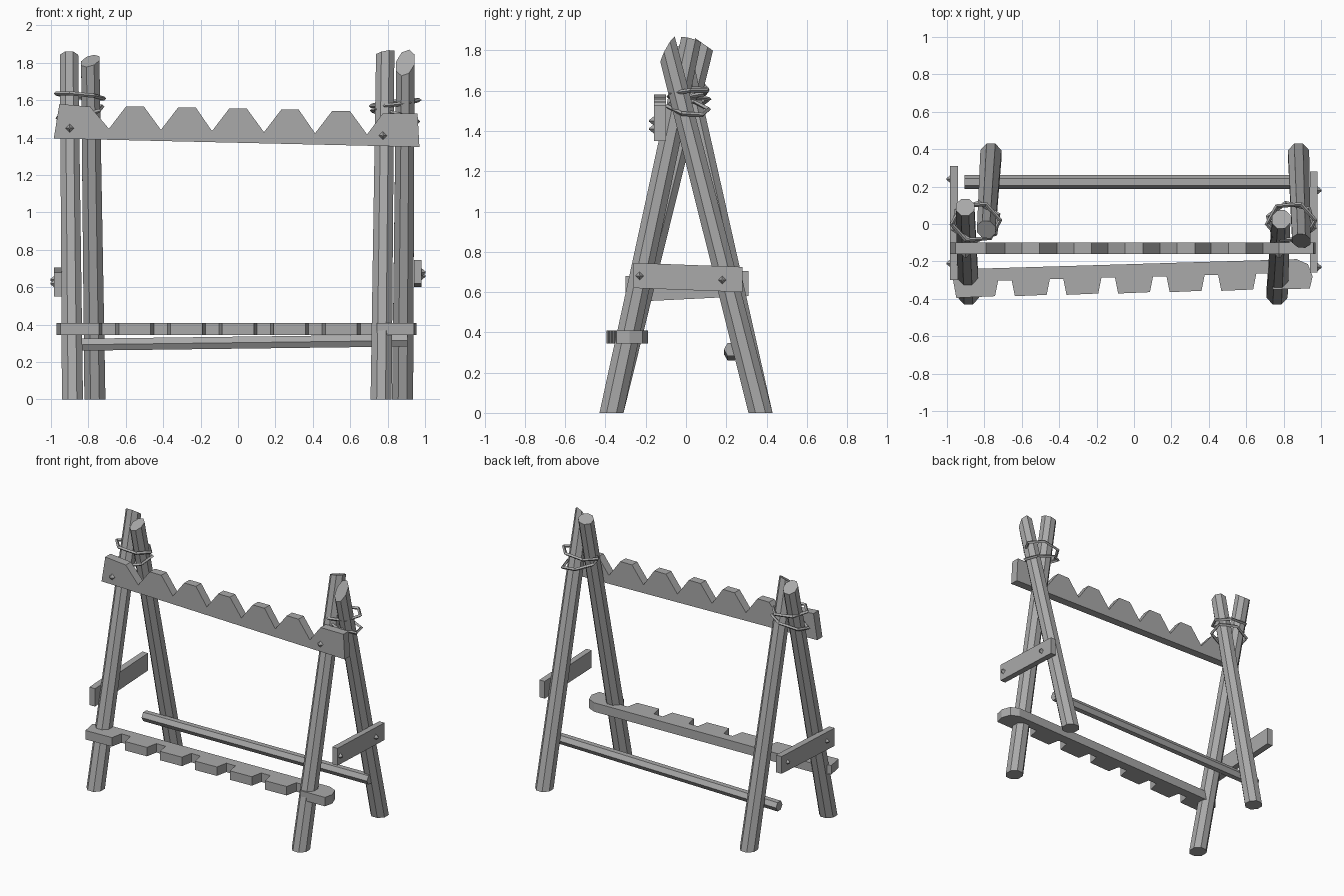
import bpy, bmesh, math
from mathutils import Vector

if "Cube" in bpy.data.objects:
    bpy.data.objects.remove(bpy.data.objects["Cube"])

GREY = (0.4, 0.4, 0.4, 1)
wood = bpy.data.materials.new("plain_grey")
wood.use_nodes = True
wood.diffuse_color = GREY
wood.node_tree.nodes["Principled BSDF"].inputs["Base Color"].default_value = GREY


def finish(name, bm):
    bmesh.ops.recalc_face_normals(bm, faces=bm.faces)
    mesh = bpy.data.meshes.new(name)
    bm.to_mesh(mesh)
    bm.free()
    mesh.materials.append(wood)
    obj = bpy.data.objects.new(name, mesh)
    bpy.context.collection.objects.link(obj)
    return obj


def loft(name, rings, closed=False):
    """Skin a list of equal rings; cap the ends unless closed."""
    bm = bmesh.new()
    vs = [[bm.verts.new(p) for p in ring] for ring in rings]
    n = len(vs[0])
    pairs = list(zip(vs, vs[1:])) + ([(vs[-1], vs[0])] if closed else [])
    for a, b in pairs:
        for i in range(n):
            j = (i + 1) % n
            bm.faces.new((a[i], a[j], b[j], b[i]))
    if not closed:
        bm.faces.new(vs[0])
        bm.faces.new(vs[-1])
    return finish(name, bm)


def plank(name, outline, axis, low, high):
    """Extrude a 2D outline along one axis."""
    def place(p, d):
        q = list(p)
        q.insert(axis, d)
        return q
    return loft(name, [[place(p, d) for p in outline] for d in (low, high)])


def pole(name, foot, top, slant):
    """Eight-sided leg, cut level at the ground and at a slant on top."""
    foot, top = Vector(foot), Vector(top)
    axis = (top - foot).normalized()
    low, high = [], []
    for i in range(8):
        a = math.tau * (i + 0.5) / 8
        c, s = math.cos(a), math.sin(a)
        off = Vector((c, s * 1.06, 0))
        low.append(foot + off * 0.061)
        high.append(top + off * 0.053 + axis * (slant[0] * c + slant[1] * s))
    loft(name, [low, high])


def bolt(name, pos, direction):
    """Small square pyramid stud."""
    bm = bmesh.new()
    bmesh.ops.create_cone(bm, cap_ends=True, segments=4, radius1=0.028,
                          radius2=0.004, depth=0.03)
    obj = finish(name, bm)
    d = Vector(direction)
    obj.rotation_mode = "QUATERNION"
    obj.rotation_quaternion = d.to_track_quat("Z", "Y")
    obj.location = Vector(pos) + d * 0.008


def rope(name, cx, z_low_x, z_high_x, tilt_y, turn):
    """Thin faceted loop tied round a pair of legs."""
    rings = []
    for i in range(6):
        a = math.tau * i / 6 + turn
        u, v = math.cos(a), math.sin(a)
        z = (z_low_x + z_high_x) / 2 + u * (z_high_x - z_low_x) / 2 + v * tilt_y
        p = Vector((cx + 0.13 * u, 0.01 + 0.105 * v, z))
        out = Vector((u, v, 0)) * 0.012
        up = Vector((0, 0, 0.011))
        rings.append([p + out, p + up, p - out, p - up])
    loft(name, rings, closed=True)


# Crossed legs
pole("front_right_leg", (-0.885, -0.37, 0), (-0.903, 0.09, 1.83), (0, -0.035))
pole("back_right_leg", (-0.765, 0.37, 0), (-0.79, -0.03, 1.81), (0.015, 0.03))
pole("front_left_leg", (0.765, -0.37, 0), (0.787, 0.025, 1.85), (0.01, -0.015))
pole("back_left_leg", (0.88, 0.37, 0), (0.895, -0.09, 1.80), (0.02, 0.07))

# Upper notched plank: sloping bottom edge and rounded teeth between V notches
notches = [-0.69, -0.412, -0.139, 0.139, 0.412, 0.69]
drop = lambda x: -0.022 * x
profile = [(-0.985, 1.395), (-0.955, 1.58), (-0.79, 1.565)]
for k, x in enumerate(notches):
    profile.append((x, 1.432 + drop(x)))
    if k < 5:
        for dx in (0.092, 0.186):
            profile.append((x + dx, 1.552 + drop(x)))
profile += [(0.775, 1.53), (0.96, 1.53), (0.97, 1.35)]
plank("upper_rack", profile, 1, -0.16, -0.1)
bolt("upper_bolt_right", (-0.9, -0.16, 1.45), (0, -1, 0))
bolt("upper_bolt_left", (0.775, -0.16, 1.41), (0, -1, 0))

# Lower shelf with square notches along its front edge
front = lambda x: -0.368 + 0.026 * x
outline = [(-0.87, -0.24), (-0.97, -0.285), (-0.95, -0.395)]
for x in [-0.69, -0.414, -0.138, 0.138, 0.414, 0.69]:
    for dx, dy in ((-0.053, 0), (-0.036, 0.085), (0.036, 0.085), (0.053, 0)):
        outline.append((x + dx, front(x) + dy))
outline += [(0.94, -0.345), (0.955, -0.28), (0.93, -0.215), (0.87, -0.188)]
plank("lower_rack", outline, 2, 0.345, 0.41)

# Rear rail
rail = []
for x, z, r in ((-0.907, 0.292, 0.037), (0.905, 0.315, 0.037)):
    rail.append([(x, 0.225 + r * math.cos(math.tau * i / 6),
                  z + r * math.sin(math.tau * i / 6)) for i in range(6)])
loft("rear_rail", rail)

# Side braces with bolts
plank("left_brace", [(-0.26, 0.62), (0.28, 0.60), (0.28, 0.725), (-0.26, 0.745)],
      0, 0.94, 0.982)
plank("right_brace", [(-0.30, 0.55), (0.31, 0.58), (0.31, 0.705), (-0.30, 0.68)],
      0, -0.985, -0.94)
for side, x, spots in (("left", 0.98, ((-0.23, 0.68), (0.18, 0.66))),
                       ("right", -0.98, ((-0.21, 0.62), (0.24, 0.64)))):
    for k, (y, z) in enumerate(spots):
        bolt(f"{side}_brace_bolt_{k + 1}", (x, y, z), (math.copysign(1, x), 0, 0))

# Rope lashings
rope("right_rope_upper", -0.845, 1.635, 1.61, -0.01, 0.1)
rope("right_rope_lower", -0.845, 1.51, 1.56, 0.02, 0.4)
rope("left_rope_upper", 0.84, 1.57, 1.60, 0.01, 0.1)
rope("left_rope_lower", 0.84, 1.55, 1.48, -0.015, -0.3)
